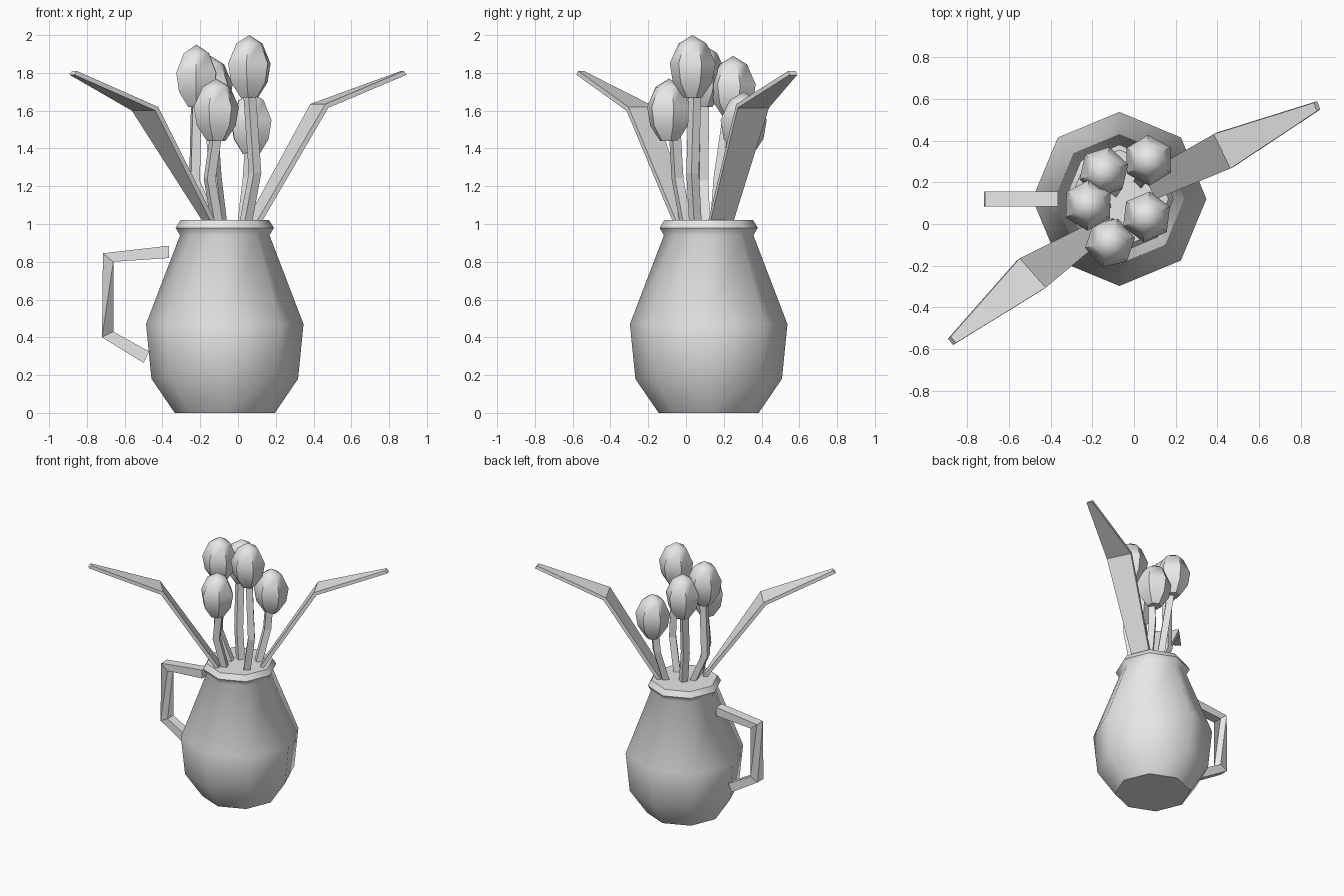
import bpy
import bmesh
from math import cos, sin, pi, radians
from mathutils import Vector

cube = bpy.data.objects.get("Cube")
if cube:
    bpy.data.objects.remove(cube, do_unlink=True)

clay = bpy.data.materials.new("plain_grey")
clay.use_nodes = True
GREY = (0.8, 0.8, 0.8, 1)
clay.diffuse_color = GREY
clay.node_tree.nodes["Principled BSDF"].inputs["Base Color"].default_value = GREY


def loft(name, rings, smooth=50):
    """Skin a list of equal-sized point rings and cap both ends."""
    bm = bmesh.new()
    rows = [[bm.verts.new(p) for p in ring] for ring in rings]
    n = len(rows[0])
    for a, b in zip(rows, rows[1:]):
        for i in range(n):
            j = (i + 1) % n
            bm.faces.new((a[i], a[j], b[j], b[i]))
    bm.faces.new(rows[0][::-1])
    bm.faces.new(rows[-1])
    bmesh.ops.remove_doubles(bm, verts=bm.verts, dist=0.0005)
    bmesh.ops.recalc_face_normals(bm, faces=bm.faces)
    mesh = bpy.data.meshes.new(name)
    bm.to_mesh(mesh)
    bm.free()
    mesh.materials.append(clay)
    obj = bpy.data.objects.new(name, mesh)
    bpy.context.collection.objects.link(obj)
    bpy.ops.object.select_all(action='DESELECT')
    obj.select_set(True)
    bpy.context.view_layer.objects.active = obj
    if smooth:
        bpy.ops.object.shade_smooth_by_angle(angle=radians(smooth))
    return obj


def circle(center, r, sides, turn=0.0):
    c = Vector(center)
    return [c + Vector((r * cos(turn + 2 * pi * i / sides),
                        r * sin(turn + 2 * pi * i / sides), 0)) for i in range(sides)]


# Eight-sided jug with a flared rim
JX, JY = -0.07, 0.12
profile = [(0.265, 0), (0.388, 0.18), (0.417, 0.47), (0.237, 0.94),
           (0.26, 0.98), (0.235, 1.02)]
loft("jug", [circle((JX, JY, z), r, 8) for r, z in profile])

# Handle: square bar with a quarter twist in its upright
sections = [  # outer x, z, inner x, z
    (-0.365, 0.885, -0.365, 0.82),
    (-0.715, 0.845, -0.66, 0.80),
    (-0.72, 0.40, -0.66, 0.43),
    (-0.50, 0.265, -0.47, 0.325)]
rings = []
for k, (ox, oz, ix, iz) in enumerate(sections):
    front, back = JY - 0.036, JY + 0.036
    ring = [(ox, front, oz), (ix, front, iz), (ix, back, iz), (ox, back, oz)]
    rings.append(ring if k < 2 else ring[-1:] + ring[:-1])
loft("handle", rings, smooth=None)


# Leaves: thin blades, each station given by its two edges
def leaf(name, stations, thick):
    rings = []
    for a, b in stations:
        a, b = Vector(a), Vector(b)
        d = Vector(thick)
        rings.append([a - d, b - d, b + d, a + d])
    loft(name, rings, smooth=30)


leaf("left_leaf", [((0.05, 0.24, 1.0), (0.105, 0.12, 1.0)),
                   ((0.39, 0.435, 1.625), (0.47, 0.27, 1.625)),
                   ((0.87, 0.585, 1.80), (0.885, 0.545, 1.80))], (-0.008, -0.004, 0.01))
leaf("right_leaf", [((-0.165, 0.025, 1.0), (-0.125, -0.055, 1.0)),
                    ((-0.555, -0.17, 1.61), (-0.43, -0.31, 1.61)),
                    ((-0.885, -0.545, 1.80), (-0.86, -0.575, 1.80))], (0.007, 0.005, 0.01))

# Flowers: bent square stems with six-sided buds
flowers = [  # stem base, stem bend, bud centre, bud bottom height, bud turn
    ((-0.13, 0.10), (-0.23, 0.09, 1.23), (-0.22, 0.09), 1.62, 0.5),
    ((-0.11, 0.00), (-0.15, -0.045, 1.24), (-0.115, -0.09), 1.44, 0.2),
    ((0.04, 0.05), (0.09, 0.035, 1.27), (0.06, 0.035), 1.67, 0.4),
    ((0.03, 0.20), (0.06, 0.27, 1.25), (0.07, 0.305), 1.37, 0.55),
    ((-0.09, 0.16), (-0.12, 0.18, 1.25), (-0.145, 0.25), 1.56, 0.3)]
bud_profile = [(0.05, 0), (0.105, 0.08), (0.122, 0.18), (0.075, 0.285), (0, 0.33)]
for k, (base, bend, (x, y), z, turn) in enumerate(flowers, 1):
    foot, top = (*base, 1.0), (x, y + (JY - y) * 0.15, z + 0.04)
    loft(f"stem_{k}", [circle(p, 0.034, 4, pi / 4 + 0.2 * k) for p in (foot, bend, top)], smooth=None)
    loft(f"bud_{k}", [circle((x, y, z + h), r, 6, turn) for r, h in bud_profile])
